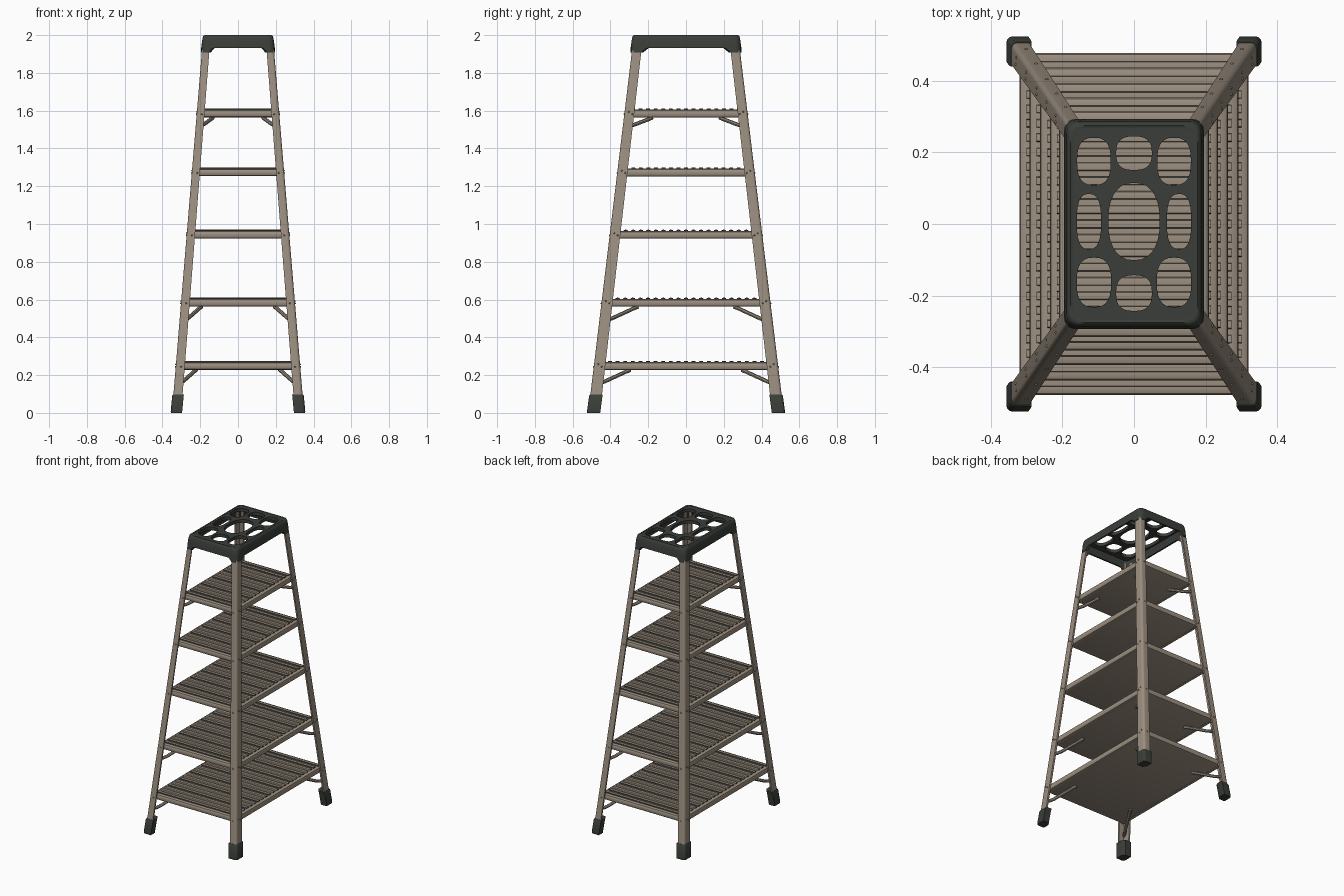
import bpy, bmesh, math
from mathutils import Matrix

if "Cube" in bpy.data.objects:
    bpy.data.objects.remove(bpy.data.objects["Cube"])


def material(name, rgb):
    m = bpy.data.materials.new(name)
    m.diffuse_color = (*rgb, 1)
    m.use_nodes = True
    m.node_tree.nodes["Principled BSDF"].inputs["Base Color"].default_value = m.diffuse_color
    return m


TAN = material("warm_grey_metal", (0.33, 0.274, 0.216))
DARK = material("dark_green_rubber", (0.042, 0.048, 0.040))
CORNERS = [(sx, sy) for sx in (1, -1) for sy in (1, -1)]


# Outer corner of the leaning legs at a given height
def leg_x(z): return 0.350 - 0.083 * z
def leg_y(z): return 0.518 - 0.121 * z


def finish(name, bm, mats, angle=35):
    bmesh.ops.recalc_face_normals(bm, faces=bm.faces)
    me = bpy.data.meshes.new(name)
    bm.to_mesh(me)
    bm.free()
    ob = bpy.data.objects.new(name, me)
    bpy.context.collection.objects.link(ob)
    for m in mats:
        me.materials.append(m)
    smooth(ob, angle)
    return ob


def smooth(ob, angle=35):
    bpy.ops.object.select_all(action='DESELECT')
    ob.select_set(True)
    bpy.context.view_layer.objects.active = ob
    bpy.ops.object.shade_smooth_by_angle(angle=math.radians(angle))


def loft(bm, rings, wrap=False):
    """Skin rings of equal length; end caps unless the rings wrap round."""
    vs = [[bm.verts.new(p) for p in r] for r in rings]
    n = len(vs[0])
    for i in range(len(vs) if wrap else len(vs) - 1):
        a, b = vs[i], vs[(i + 1) % len(vs)]
        for j in range(n):
            k = (j + 1) % n
            bm.faces.new((a[j], a[k], b[k], b[j]))
    if not wrap:
        bm.faces.new(vs[0])
        bm.faces.new(vs[-1])


def curve_object(name, splines, mat, flat=False, **settings):
    cu = bpy.data.curves.new(name, 'CURVE')
    cu.dimensions = '2D' if flat else '3D'
    for pts in splines:
        s = cu.splines.new('POLY')
        s.points.add(len(pts) - 1)
        for p, co in zip(s.points, pts):
            p.co = (*co, 1)
        s.use_cyclic_u = flat
    for k, v in settings.items():
        setattr(cu, k, v)
    ob = bpy.data.objects.new(name, cu)
    bpy.context.collection.objects.link(ob)
    cu.materials.append(mat)
    bpy.ops.object.select_all(action='DESELECT')
    ob.select_set(True)
    bpy.context.view_layer.objects.active = ob
    bpy.ops.object.convert(target='MESH')
    ob = bpy.context.object
    bm = bmesh.new()
    bm.from_mesh(ob.data)
    bmesh.ops.remove_doubles(bm, verts=bm.verts, dist=1e-5)
    bmesh.ops.recalc_face_normals(bm, faces=bm.faces)
    bm.to_mesh(ob.data)
    bm.free()
    smooth(ob)
    return ob


def arc(r, n=5):
    """Rounded outer corner, as insets from the two outer faces."""
    return [(r - r * math.cos(a), r - r * math.sin(a))
            for a in (math.pi / 2 * i / n for i in range(n + 1))]


# Angle-section legs and rubber feet
t = 0.012
leg_section = arc(0.016) + [(0.049, 0), (0.049, t), (t, t), (t, 0.062), (0, 0.062)]
foot_section = arc(0.016) + [(0.061, 0), (0.061, 0.045), (0.045, 0.071), (0, 0.071)]
for sx, sy in CORNERS:
    def ring(section, z, scale=1, out=0.0):
        return [(sx * (leg_x(z) + out - u * scale), sy * (leg_y(z) + out - v * scale), z)
                for u, v in section]
    side = ("back" if sy > 0 else "front") + ("_right" if sx > 0 else "_left")
    bm = bmesh.new()
    loft(bm, [ring(leg_section, 0.03), ring(leg_section, 1.96, 0.8)])
    finish("leg_" + side, bm, [TAN])
    bm = bmesh.new()
    loft(bm, [ring(foot_section, 0, 0.97, 0.005), ring(foot_section, 0.008, 1, 0.007),
              ring(foot_section, 0.09, 1, 0.006), ring(foot_section, 0.098, 0.95, 0.002)])
    finish("foot_" + side, bm, [DARK])

# Ridged treads with side rails
TOPS = [0.275, 0.61, 0.97, 1.30, 1.612]
THICK = 0.047
for i, zt in enumerate(TOPS):
    zb = zt - THICK
    hx, hy = leg_x(zt) - 0.007, leg_y(zt) - 0.007
    nose = [(hy - 0.012, zb), (hy - 0.004, zb + 0.004), (hy, zb + 0.013), (hy, zt - 0.019),
            (hy - 0.004, zt - 0.011), (hy - 0.013, zt - 0.008)]
    start = hy - 0.015
    count = round(2 * start / 0.04)
    pitch = 2 * start / count
    ridges = []
    for k in range(count):
        y = start - k * pitch
        for f, h in ((0.2, -0.008), (0.26, -0.001), (0.5, 0), (0.74, -0.001), (0.8, -0.008)):
            ridges.append((y - f * pitch, zt + h))
    profile = nose + ridges + [(-y, z) for y, z in reversed(nose)]
    bm = bmesh.new()
    loft(bm, [[(x, y, z) for y, z in profile] for x in (-hx + 0.02, hx - 0.02)])
    bm.normal_update()
    # Dark flanks on the outermost ridges and on every third one between
    for f in bm.faces:
        c = f.calc_center_median()
        k = int((start - c.y) / pitch)
        flank = c.z > zt - 0.007 and abs(f.normal.z) < 0.9
        f.material_index = int(flank and (k in (0, count - 1) or k % 3 == 1)
                               or abs(f.normal.x) > 0.9)
    finish(f"tread_{i + 1}", bm, [TAN, DARK])
    bm = bmesh.new()
    rail = [(0, 0.012), (0.004, 0.003), (0.012, 0), (0.026, 0), (0.026, THICK - 0.005),
            (0.01, THICK - 0.006), (0.003, THICK - 0.011), (0, THICK - 0.02)]
    for s in (1, -1):
        loft(bm, [[(s * (hx - u), y, zb - 0.001 + w) for u, w in rail]
                  for y in (-hy + 0.006, hy - 0.006)])
    finish(f"side_rails_{i + 1}", bm, [TAN])

# Bent diagonal braces under three treads
for i, k in ((0, 1.0), (1, 1.0), (4, 0.62)):
    zb = TOPS[i] - THICK
    z1 = zb - 0.068 * k
    paths = []
    for sx, sy in CORNERS:
        x, y = leg_x(z1), leg_y(z1)
        pts = [(0.01, 0.012, z1 - 0.006), (0.032, 0.048, z1), (0.045, 0.068, z1 + 0.006),
               (0.045 + 0.06 * k, 0.068 + 0.115 * k, zb - 0.009),
               (0.05 + 0.065 * k, 0.078 + 0.125 * k, zb - 0.002)]
        paths.append([(sx * (x - u), sy * (y - v), z) for u, v, z in pts])
    curve_object(f"braces_{i + 1}", paths, TAN, bevel_depth=0.0105,
                 bevel_resolution=2, use_fill_caps=True)

# Small rivets on both flanges of every leg
bm = bmesh.new()
for zt in TOPS:
    for sx, sy in CORNERS:
        for u, v, dz in ((0.028, 0, -0.03), (0, 0.022, -0.018), (0, 0.042, -0.03)):
            z = zt + dz
            p = (sx * (leg_x(z) - u), sy * (leg_y(z) - v), z)
            bmesh.ops.create_uvsphere(bm, u_segments=8, v_segments=6, radius=0.0045,
                                      matrix=Matrix.Translation(p))
finish("rivets", bm, [TAN], 60)


# Top cap skirt: rounded rectangle with lower corners
def rounded_rect(hx, hy, r):
    q = [(hx, hy - 0.085), (hx, hy - 0.055)]
    q += [(hx - v, hy - u) for u, v in reversed(arc(r))]
    q += [(hx - 0.04, hy), (hx - 0.06, hy)]
    m = [(-x, y) for x, y in reversed(q)]
    return q + m + [(-x, -y) for x, y in q + m]


def cap_ring(hx, hy, z, lower=False):
    def height(x, y):
        corner = hx - abs(x) < 0.05 and hy - abs(y) < 0.06
        return z - 0.024 if lower and corner else z
    return [(x, y, height(x, y)) for x, y in rounded_rect(hx, hy, 0.03)]


bm = bmesh.new()
loft(bm, [cap_ring(0.195, 0.293, 1.932, True), cap_ring(0.192, 0.290, 1.955),
          cap_ring(0.188, 0.286, 1.984), cap_ring(0.184, 0.282, 1.995),
          cap_ring(0.177, 0.275, 2.0), cap_ring(0.170, 0.268, 1.998),
          cap_ring(0.170, 0.268, 1.975), cap_ring(0.180, 0.278, 1.955),
          cap_ring(0.184, 0.282, 1.932, True)], wrap=True)
finish("cap_skirt", bm, [DARK], 50)


# Cap plate with nine rounded openings
def opening(cx, cy, rx, ry, n=28, e=0.75):
    def power(v): return math.copysign(abs(v) ** e, v)
    return [(cx + rx * power(math.cos(a)), cy + ry * power(math.sin(a)), 0)
            for a in (2 * math.pi * j / n for j in range(n))]


holes = [opening(0, 0.007, 0.072, 0.108, e=0.85),
         opening(0, 0.198, 0.05, 0.047), opening(0, -0.193, 0.05, 0.05)]
for s in (1, -1):
    holes += [opening(s * 0.112, 0.175, 0.047, 0.066), opening(s * 0.112, -0.163, 0.048, 0.069),
              opening(s * 0.126, 0.007, 0.034, 0.077)]
outline = [(x, y, 0) for x, y in rounded_rect(0.177, 0.275, 0.03)]
plate = curve_object("cap_plate", [outline] + holes, DARK, flat=True,
                     fill_mode='BOTH', extrude=0.011)
plate.location.z = 1.986
